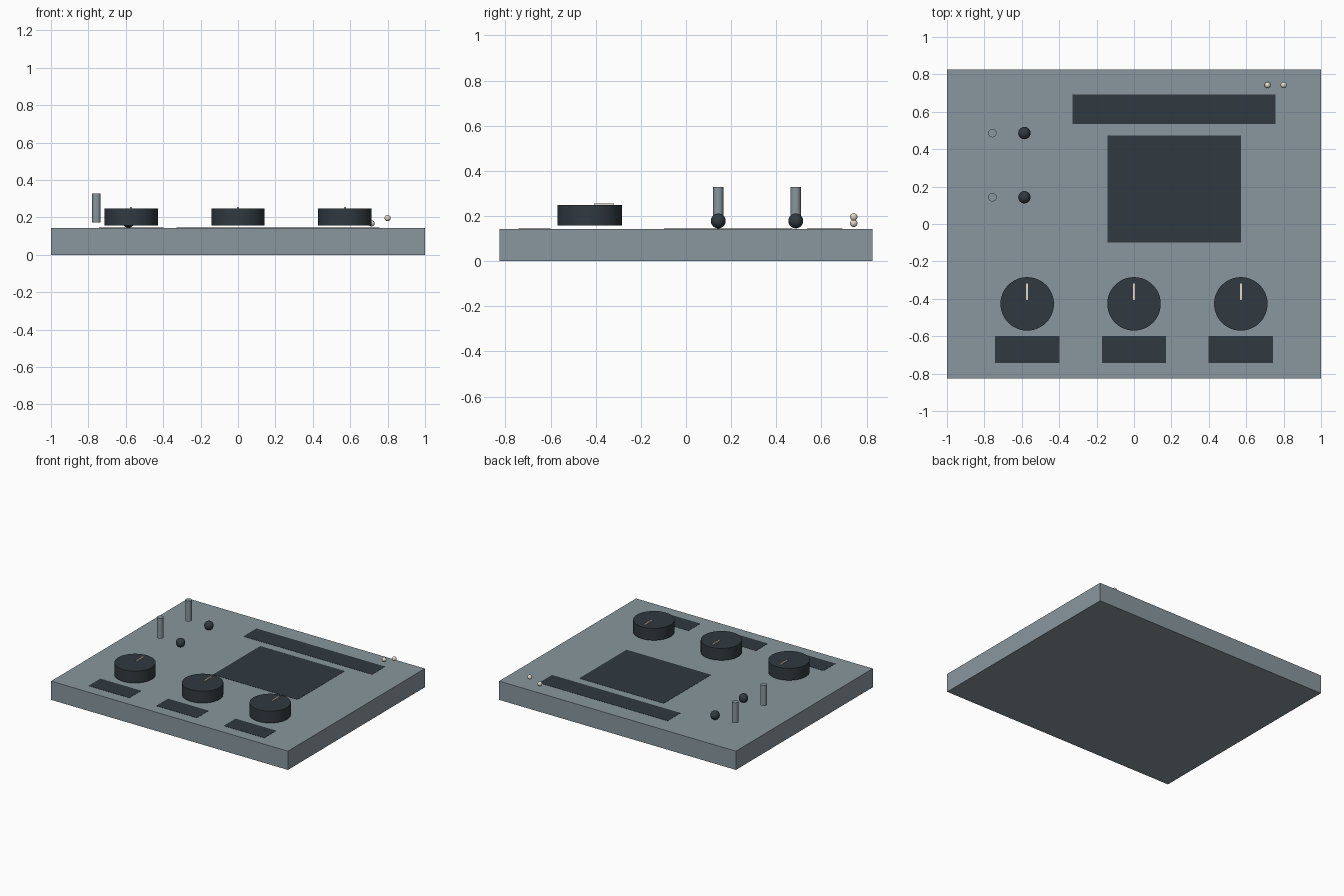
import bpy, math

if "Cube" in bpy.data.objects:
    bpy.data.objects.remove(bpy.data.objects["Cube"])


def material(name, color):
    m = bpy.data.materials.new(name)
    m.diffuse_color = (*color, 1)
    m.use_nodes = True
    m.node_tree.nodes["Principled BSDF"].inputs["Base Color"].default_value = m.diffuse_color
    return m


BODY = material("slate", (0.25, 0.31, 0.34))
DARK = material("charcoal", (0.03, 0.042, 0.052))
CREAM = material("cream", (0.75, 0.70, 0.60))
TOP = 0.143  # height of the casing's upper face


def finish(name, mat, smooth=False):
    ob = bpy.context.object
    ob.name = name
    ob.data.materials.append(mat)
    if smooth:
        bpy.ops.object.shade_smooth_by_angle(angle=math.radians(35))
    return ob


def box(name, mat, center, size):
    bpy.ops.mesh.primitive_cube_add(size=1, location=center)
    bpy.context.object.scale = size
    bpy.ops.object.transform_apply(location=False, rotation=False, scale=True)
    return finish(name, mat)


def cylinder(name, mat, x, y, z0, z1, r, sides=32):
    bpy.ops.mesh.primitive_cylinder_add(vertices=sides, radius=r, depth=z1 - z0,
                                        location=(x, y, (z0 + z1) / 2))
    return finish(name, mat, True)


def ball(name, mat, center, r):
    bpy.ops.mesh.primitive_uv_sphere_add(segments=24, ring_count=12, radius=r, location=center)
    return finish(name, mat, True)


def panel(name, x, y, w, h):
    # thin inlay, barely proud of the casing
    return box(name, DARK, (x, y, TOP - 0.001), (w, h, 0.005))


# casing
box("casing", BODY, (0, 0, TOP / 2), (2, 1.652, TOP))

# screen and long strip behind it
panel("screen", 0.214, 0.187, 0.714, 0.571)
panel("display_strip", 0.214, 0.614, 1.086, 0.157)

# three dials, each with a pointer and a blank plate in front
for i, x in enumerate((-0.571, 0, 0.571), 1):
    cylinder(f"dial_{i}", DARK, x, -0.427, 0.157, 0.248, 0.143, 48)
    box(f"dial_pointer_{i}", CREAM, (x, -0.363, 0.2505), (0.011, 0.088, 0.011))
    panel(f"dial_plate_{i}", x, -0.671, 0.343, 0.143)

# upright pins with round buttons beside them
for i, y in enumerate((0.143, 0.486), 1):
    cylinder(f"pin_{i}", BODY, -0.757, y, 0.172, 0.328, 0.0225, 24)
    ball(f"round_button_{i}", DARK, (-0.586, y, 0.178), 0.033)

# two small lamps at the back corner
ball("lamp_low", CREAM, (0.714, 0.743, 0.168), 0.0165)
ball("lamp_high", CREAM, (0.8, 0.743, 0.196), 0.0165)
